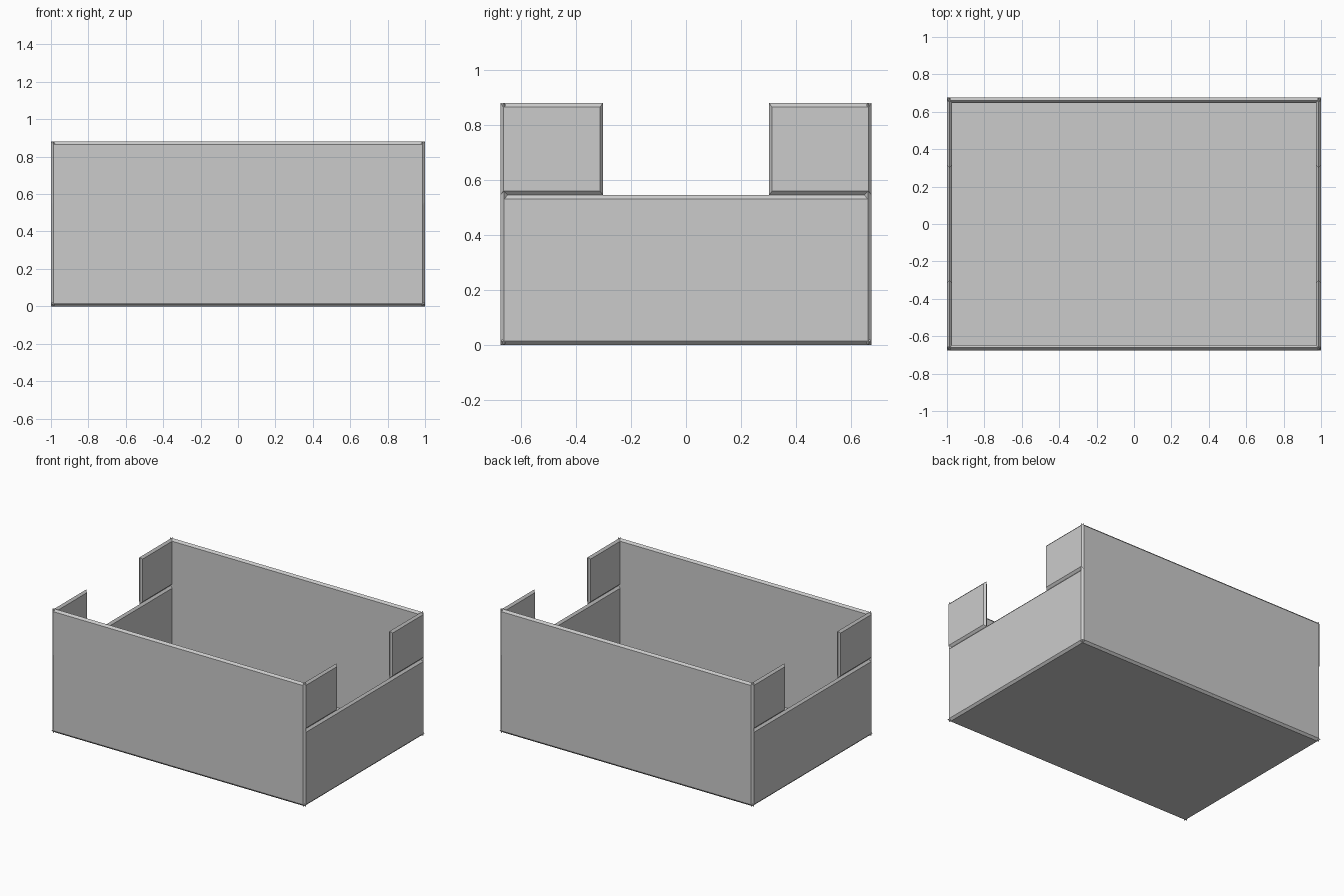
import bpy, bmesh

if "Cube" in bpy.data.objects:
    bpy.data.objects.remove(bpy.data.objects["Cube"])

W, D, H = 1.0, 0.675, 0.88   # half width, half depth, full height
T = 0.027                    # panel thickness
C = 0.014                    # edge bevel, meeting in a ridge at mid thickness
SPLIT = 0.545                # height where low side walls meet the upper tabs
GAP = 0.302                  # half width of the side openings


def panel(name, axis, centre, u, v, bu=C, bv=0.015):
    """Thin panel normal to axis, with edges bevelled on both sides."""
    bm = bmesh.new()
    rings = []
    for off, k in ((-T / 2, 1), (0, 0), (T / 2, 1)):
        u0, u1 = u[0] + bu * k, u[1] - bu * k
        v0, v1 = v[0] + bv * k, v[1] - bv * k
        ring = []
        for p in ((u0, v0), (u1, v0), (u1, v1), (u0, v1)):
            co = list(p)
            co.insert(axis, centre + off)
            ring.append(bm.verts.new(co))
        rings.append(ring)
    bm.faces.new(rings[0])
    bm.faces.new(rings[2])
    for a, b in zip(rings, rings[1:]):
        for i in range(4):
            j = (i + 1) % 4
            bm.faces.new((a[i], a[j], b[j], b[i]))
    bmesh.ops.recalc_face_normals(bm, faces=bm.faces)
    me = bpy.data.meshes.new(name)
    bm.to_mesh(me)
    bm.free()
    ob = bpy.data.objects.new(name, me)
    bpy.context.collection.objects.link(ob)
    return ob


# Floor
panel("floor", 2, T / 2, (-W, W), (-D, D), bv=C)

# Long front and back walls
for label, s in (("front", -1), ("back", 1)):
    panel(label + "_wall", 1, s * (D - T / 2), (-W, W), (0, H))

# Low side walls with two upper tabs each
for side, sx in (("left", -1), ("right", 1)):
    x = sx * (W - T / 2)
    panel(side + "_low_wall", 0, x, (-D, D), (0, SPLIT))
    for end, sy in (("front", -1), ("back", 1)):
        y = sorted((sy * GAP, sy * D))
        panel(f"{side}_{end}_tab", 0, x, y, (SPLIT, H), bu=0.011)
